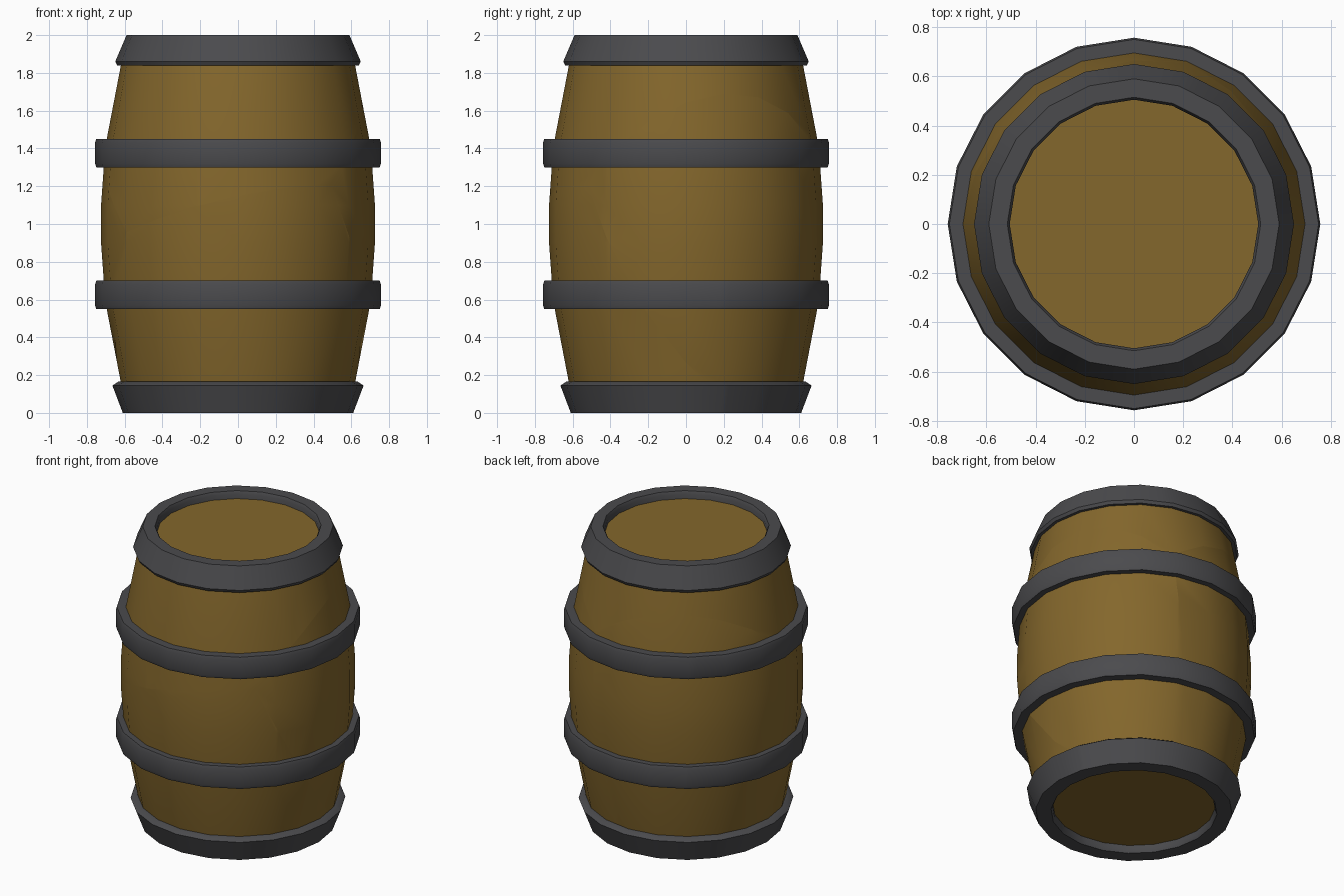
import bpy, bmesh, math
from mathutils import Vector

if "Cube" in bpy.data.objects:
    bpy.data.objects.remove(bpy.data.objects["Cube"])

SIDES = 20


def material(name, rgb):
    m = bpy.data.materials.new(name)
    m.diffuse_color = (*rgb, 1)
    m.use_nodes = True
    m.node_tree.nodes["Principled BSDF"].inputs["Base Color"].default_value = m.diffuse_color
    return m


wood = material("wood", (0.23, 0.135, 0.025))
iron = material("iron", (0.07, 0.07, 0.075))


def revolve(profile, closed):
    """Spin an (r, z) profile round z; an open profile gets flat end caps."""
    bm = bmesh.new()
    rings = []
    for r, z in profile:
        rings.append([bm.verts.new((r * math.cos(2 * math.pi * i / SIDES),
                                    r * math.sin(2 * math.pi * i / SIDES), z))
                      for i in range(SIDES)])
    pairs = list(zip(rings, rings[1:]))
    if closed:
        pairs.append((rings[-1], rings[0]))
    else:
        bm.faces.new(rings[0])
        bm.faces.new(rings[-1])
    for a, b in pairs:
        for i in range(SIDES):
            j = (i + 1) % SIDES
            bm.faces.new((a[i], a[j], b[j], b[i]))
    bmesh.ops.recalc_face_normals(bm, faces=bm.faces)
    return bm


def shatter(name, bm, seeds, mat):
    """Break a solid into one closed piece per seed point."""
    for n, s in enumerate(seeds):
        piece = bm.copy()
        for other in seeds:
            if other is s:
                continue
            geom = piece.verts[:] + piece.edges[:] + piece.faces[:]
            cut = bmesh.ops.bisect_plane(piece, geom=geom, plane_co=(s + other) / 2,
                                         plane_no=other - s, clear_outer=True)
            edges = [e for e in cut["geom_cut"]
                     if isinstance(e, bmesh.types.BMEdge) and e.is_boundary]
            if edges:
                bmesh.ops.triangle_fill(piece, edges=edges, use_beauty=True)
        bmesh.ops.recalc_face_normals(piece, faces=piece.faces)
        mesh = bpy.data.meshes.new(f"{name}_{n + 1}")
        piece.to_mesh(mesh)
        piece.free()
        mesh.materials.append(mat)
        ob = bpy.data.objects.new(mesh.name, mesh)
        bpy.context.collection.objects.link(ob)
        bpy.ops.object.select_all(action="DESELECT")
        ob.select_set(True)
        bpy.context.view_layer.objects.active = ob
        bpy.ops.object.shade_smooth_by_angle(angle=math.radians(35))
    bm.free()


def crack_seeds(a, b, c, z, centre=(0, 0)):
    """Three seeds whose borders are rays from centre at angles a < b < c."""
    t = (a + b - c) % 360
    if not a < t < b:
        t = (t + 180) % 360
    s2 = 2 * b - t
    return [Vector((centre[0] + 0.3 * math.cos(math.radians(d)),
                    centre[1] + 0.3 * math.sin(math.radians(d)), z))
            for d in (t, s2, 2 * c - s2)]


# Bulging wooden body, cracked into four big pieces
half = [(0.71, 0.31), (0.695, 0.45), (0.62, 0.84), (0.6, 0.93)]
profile = ([(r, 1 - z) for r, z in reversed(half)] + [(0.725, 0.9), (0.725, 1.1)]
           + [(r, 1 + z) for r, z in half])
shatter("body", revolve(profile, False),
        [Vector(p) for p in ((-0.1, -0.1, 1.55), (0.12, -0.32, 0.53),
                             (0.65, 0.2, 0.9), (-0.4, 0.4, 1.0))], wood)

# Recessed lids, each cracked in three
for name, z in (("top_lid", 1.93), ("bottom_lid", 0.05)):
    shatter(name, revolve([(0.54, z), (0.54, z + 0.02)], False),
            crack_seeds(112, 244, 338, z, (0.1, -0.16)), wood)

# Middle hoops
for name, z, cracks in (("upper_hoop", 1.30, (10, 130, 205)),
                        ("lower_hoop", 0.55, (14, 125, 207))):
    shatter(name, revolve([(0.685, z), (0.75, z), (0.757, z + 0.02),
                           (0.757, z + 0.13), (0.75, z + 0.15), (0.685, z + 0.15)], True),
            crack_seeds(*cracks, z), iron)

# Rim hoops wrapping the two ends
shatter("top_rim", revolve([(0.6, 1.84), (0.64, 1.84), (0.65, 1.86), (0.59, 2.0),
                            (0.515, 2.0), (0.505, 1.98), (0.505, 1.90)], True),
        crack_seeds(66, 190, 315, 1.9), iron)
shatter("bottom_rim", revolve([(0.6, 0.165), (0.635, 0.165), (0.665, 0.145), (0.61, 0.0),
                               (0.515, 0.0), (0.505, 0.02), (0.505, 0.10)], True),
        crack_seeds(20, 140, 266, 0.1), iron)
